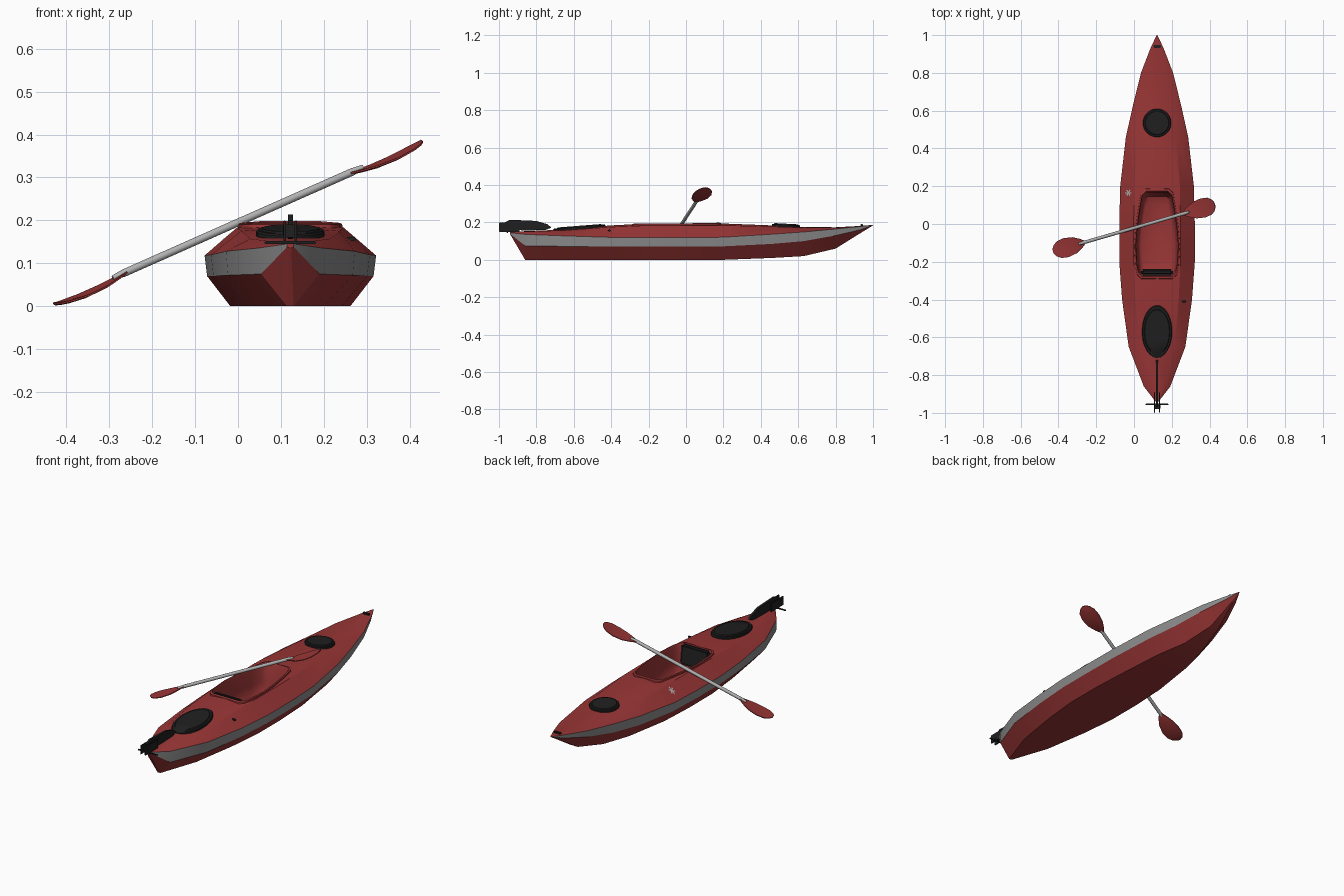
import bpy, bmesh, math
from mathutils import Matrix, Vector

cube = bpy.data.objects.get("Cube")
if cube:
    bpy.data.objects.remove(cube, do_unlink=True)

CENTRE = 0.122  # the boat sits beside the origin, under the paddle


def material(name, r, g, b):
    mat = bpy.data.materials.new(name)
    mat.use_nodes = True
    mat.diffuse_color = (r, g, b, 1)
    shader = next(n for n in mat.node_tree.nodes if n.type == "BSDF_PRINCIPLED")
    shader.inputs["Base Color"].default_value = (r, g, b, 1)
    shader.inputs["Roughness"].default_value = 0.6
    return mat


red = material("red plastic", 0.32, 0.036, 0.036)
grey = material("grey stripe", 0.26, 0.26, 0.26)
silver = material("silver shaft", 0.45, 0.45, 0.45)
black = material("black rubber", 0.014, 0.014, 0.014)


def make(name, verts, faces, mats, indices=None, angle=35, closed=True):
    mesh = bpy.data.meshes.new(name)
    mesh.from_pydata([tuple(v) for v in verts], [], faces)
    for mat in mats:
        mesh.materials.append(mat)
    if indices:
        mesh.polygons.foreach_set("material_index", indices)
    if closed:
        bm = bmesh.new()
        bm.from_mesh(mesh)
        bmesh.ops.recalc_face_normals(bm, faces=bm.faces[:])
        bm.to_mesh(mesh)
        bm.free()
    obj = bpy.data.objects.new(name, mesh)
    bpy.context.collection.objects.link(obj)
    smooth(obj, angle)
    return obj


def smooth(obj, angle):
    bpy.ops.object.select_all(action="DESELECT")
    obj.select_set(True)
    bpy.context.view_layer.objects.active = obj
    bpy.ops.object.shade_smooth_by_angle(angle=math.radians(angle))


def loft(name, rings, mats, rule=lambda j: 0, angle=35, cap_first=True):
    """Skin a list of equal rings and cap the ends."""
    n = len(rings[0])
    verts = [v for ring in rings for v in ring]
    faces, indices = [], []
    for i in range(len(rings) - 1):
        for j in range(n):
            k = (j + 1) % n
            faces.append((i * n + j, i * n + k, (i + 1) * n + k, (i + 1) * n + j))
            indices.append(rule(j))
    caps = [range(len(verts) - n, len(verts))] + ([range(n)] if cap_first else [])
    for cap in caps:
        faces.append(tuple(cap))
        indices.append(0)
    return make(name, verts, faces, mats, indices, angle)


def box(name, size, centre, mat, bevel=0.003, turn=Matrix()):
    bm = bmesh.new()
    bmesh.ops.create_cube(bm, size=1, matrix=Matrix.Diagonal((*size, 1)))
    bmesh.ops.bevel(bm, geom=bm.edges[:], offset=bevel, segments=2, affect="EDGES")
    bm.transform(Matrix.Translation((CENTRE + centre[0], *centre[1:])) @ turn)
    verts = [v.co.copy() for v in bm.verts]
    faces = [tuple(v.index for v in f.verts) for f in bm.faces]
    bm.free()
    return make(name, verts, faces, [mat])


# Hull stations: y, half width, bottom half width, bottom z, stripe low z, stripe high z, ridge z
STATIONS = [
    (-.94, .008, .002, .136, .138, .145, .15),
    (-.86, .07, .008, 0, .075, .136, .153),
    (-.65, .15, .08, 0, .072, .128, .162),
    (-.4, .185, .12, 0, .07, .12, .184),
    (-.2, .2, .14, 0, .07, .118, .194),
    (0, .2, .14, 0, .07, .118, .194),
    (.2, .195, .13, 0, .072, .121, .194),
    (.46, .165, .1, .01, .085, .137, .184),
    (.63, .127, .06, .02, .1, .149, .175),
    (.8, .085, .025, .06, .13, .165, .174),
    (.93, .035, .006, .141, .16, .178, .181),
    (1, .002, .001, .184, .185, .186, .187),
]
SHOULDER = 0.62


def shoulder_z(high, ridge):
    return high + 0.86 * (ridge - high)


def deck(x, y):
    """Height of the deck at an offset x from the centre line."""
    for a, b in zip(STATIONS, STATIONS[1:]):
        if y <= b[0]:
            break
    t = (y - a[0]) / (b[0] - a[0])
    _, w, _, _, _, high, ridge = [p + (q - p) * t for p, q in zip(a, b)]
    s, mid = abs(x) / w, shoulder_z(high, ridge)
    if s < SHOULDER:
        return ridge + (mid - ridge) * s / SHOULDER
    return mid + (high - mid) * (s - SHOULDER) / (1 - SHOULDER)


hull_rings = []
for y, w, wb, zb, low, high, ridge in STATIONS:
    half = [(wb, zb), (w * .97, low), (w, high), (w * SHOULDER, shoulder_z(high, ridge))]
    ring = [(0, zb)] + half + [(0, ridge)] + [(-x, z) for x, z in reversed(half)]
    hull_rings.append([(CENTRE + x, y, z) for x, z in ring])
hull = loft("hull", hull_rings, [red, grey], lambda j: int(j in (2, 7)), 28)

# Cockpit outline, half of it, front to back
HALF = [(.062, .188), (.085, .165), (.1, .08), (.114, -.02), (.122, -.12),
        (.115, -.23), (.105, -.27), (.085, -.292)]
OUTLINE = HALF + [(-x, y) for x, y in reversed(HALF)]


def cockpit_ring(scale, lift=0.0, level=None):
    pts = [(x * scale, -.05 + (y + .05) * scale) for x, y in OUTLINE]
    return [(CENTRE + x, y, deck(x, y) + lift if level is None else level) for x, y in pts]


# Cut the opening, then line it with a rimmed tub
cutter = loft("cockpit_cutter", [cockpit_ring(.95, level=.02), cockpit_ring(.95, level=.3)], [red])
cut = hull.modifiers.new("cockpit", "BOOLEAN")
cut.operation, cut.solver, cut.object = "DIFFERENCE", "EXACT", cutter
bpy.context.view_layer.objects.active = hull
bpy.ops.object.modifier_apply(modifier=cut.name)
bpy.data.objects.remove(cutter, do_unlink=True)
smooth(hull, 28)

tub = [cockpit_ring(1, -.006), cockpit_ring(.99, .008), cockpit_ring(.94, .01),
       cockpit_ring(.91, -.004), cockpit_ring(.89, level=.1), cockpit_ring(.82, level=.04),
       cockpit_ring(.7, level=.028)]
tub_object = loft("cockpit_tub", tub, [red], angle=50, cap_first=False)
# Make the tub faces look up and inwards
floor = max(tub_object.data.polygons, key=lambda p: len(p.vertices))
if floor.normal.z < 0:
    tub_object.data.flip_normals()

# Seat back pad
box("seat_back", (.17, .026, .11), (0, -.256, .14), black, .01, Matrix.Rotation(.12, 4, "X"))


def hatch(name, y, rx, ry):
    """Oval lid lying along the slope of the deck."""
    slope = (deck(0, y + ry) - deck(0, y - ry)) / (2 * ry)
    rings = []
    for scale, lift in ((1, -.012), (1, .005), (.96, .009), (.86, .009), (.82, .013)):
        ring = []
        for k in range(24):
            a = math.tau * k / 24
            dx, dy = rx * scale * math.cos(a), ry * scale * math.sin(a)
            ring.append((CENTRE + dx, y + dy, deck(0, y) + slope * dy + lift))
        rings.append(ring)
    loft(name, rings, [black])


hatch("front_hatch", .535, .075, .075)
hatch("rear_hatch", -.57, .08, .14)

# Folded rudder: blade, cheeks, steering bar and deck cord
BLADE = [(-.72, .172), (-.74, .19), (-.8, .208), (-.94, .214), (-.97, .2),
         (-.96, .16), (-.84, .157), (-.75, .16)]
loft("rudder_blade", [[(CENTRE + s, y, z) for y, z in BLADE] for s in (-.006, .006)], [black])
for side, label in ((1, "left"), (-1, "right")):
    box(f"rudder_cheek_{label}", (.006, .11, .05), (side * .013, -.945, .175), black, .002)
box("rudder_pivot", (.034, .03, .03), (0, -.965, .175), black)
box("rudder_bar", (.12, .008, .007), (0, -.955, .148), black, .002)

# Small deck fittings
box("bow_handle", (.04, .014, .012), (0, .94, .185), black)
box("deck_clip", (.03, .012, .01), (.137, -.41, deck(.137, -.41)), black)

# Light star plate on the deck
verts, faces = [], []
for k in range(3):
    a = math.pi * k / 3
    along, across = Vector((math.cos(a), math.sin(a))), Vector((-math.sin(a), math.cos(a)))
    for s, t in ((-1, -1), (1, -1), (1, 1), (-1, 1)):
        p = Vector((-.152, .165)) + along * s * .018 + across * t * .003
        verts.append((CENTRE + p.x, p.y, deck(p.x, p.y) + .003))
    faces.append(tuple(range(4 * k, 4 * k + 4)))
make("deck_star", verts, faces, [silver], closed=False)

# Paddle: axis, sideways and upward directions
axis = Vector((1, .29, .443)).normalized()
sideways = Vector((-.29, 1, 0)).normalized()
up = axis.cross(sideways)
middle = Vector((0, -.021, .195))


def on_paddle(a, b, c):
    return middle + axis * a + sideways * b + up * c


shaft = [[on_paddle(a, r * math.cos(math.tau * k / 12), r * math.sin(math.tau * k / 12))
          for k in range(12)] for a, r in ((-.33, .006), (-.3, .009), (.3, .009), (.33, .006))]
loft("paddle_shaft", shaft, [silver])

# Blade sections: distance along, half width, sag
SECTIONS = [(.295, .009, 0), (.32, .025, .004), (.36, .044, .008), (.41, .052, .009),
            (.45, .046, .006), (.472, .031, .003), (.484, .012, 0)]
for side, label in ((1, "left"), (-1, "right")):
    rings = []
    for a, w, sag in SECTIONS:
        ring = [(-w, .002), (0, .004 - sag / 2), (w, .002), (w, -.002), (0, -.004 - sag / 2), (-w, -.002)]
        rings.append([on_paddle(side * a, b, c - sag) for b, c in ring])
    loft(f"paddle_blade_{label}", rings, [red])
